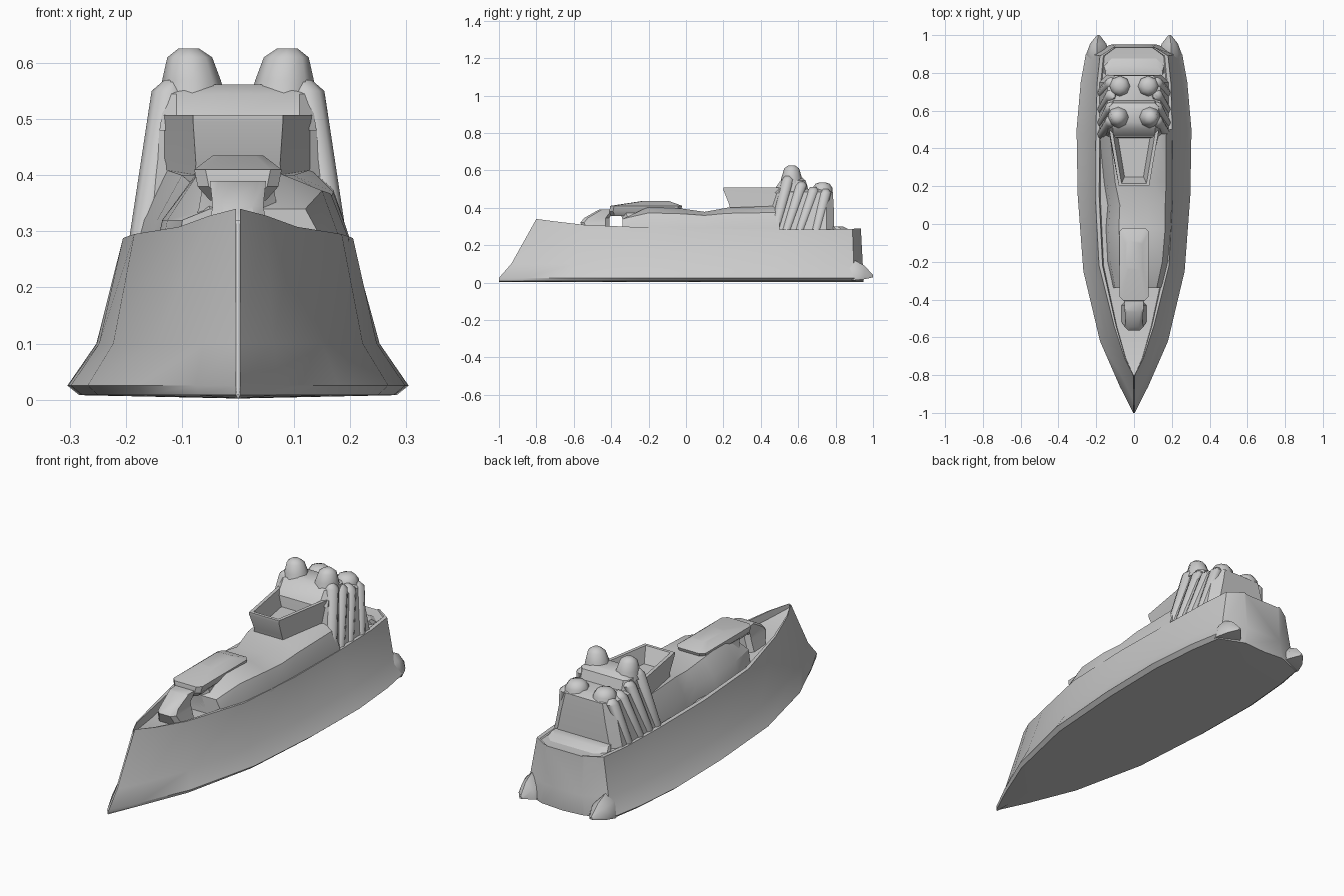
import bpy, bmesh, math


def loft(name, rings, angle=32):
    """Skin equal-length closed rings into a capped solid."""
    bm = bmesh.new()
    rows = [[bm.verts.new(p) for p in ring] for ring in rings]
    n = len(rows[0])
    for a, b in zip(rows, rows[1:]):
        for i in range(n):
            j = (i + 1) % n
            bm.faces.new((a[i], a[j], b[j], b[i]))
    bm.faces.new(rows[0][::-1])
    bm.faces.new(rows[-1])
    bmesh.ops.recalc_face_normals(bm, faces=bm.faces)
    mesh = bpy.data.meshes.new(name)
    bm.to_mesh(mesh)
    bm.free()
    ob = bpy.data.objects.new(name, mesh)
    bpy.context.collection.objects.link(ob)
    bpy.ops.object.select_all(action='DESELECT')
    ob.select_set(True)
    bpy.context.view_layer.objects.active = ob
    bpy.ops.object.shade_smooth_by_angle(angle=math.radians(angle))
    return ob


def box(z, w, y0, y1, bevel=0.03, cx=0):
    """Rectangle ring with clipped corners."""
    b = bevel
    return [(cx + x, y, z) for x, y in (
        (-w + b, y0), (w - b, y0), (w, y0 + b), (w, y1 - b),
        (w - b, y1), (-w + b, y1), (-w, y1 - b), (-w, y0 + b))]


def tube(name, stations, sides=8):
    """Tapered round part; stations are (centre, radius) stacked along z."""
    return loft(name, [[(c[0] + r * math.cos(2 * math.pi * i / sides),
                         c[1] + r * math.sin(2 * math.pi * i / sides), c[2])
                        for i in range(sides)] for c, r in stations], 50)


# Hull: bottom y, bottom half width, top y, top half width, rim height, deck drop
hull = []
for yb, wb, yt, wt, zt, drop in (
        (-1.00, .004, -.80, .004, .340, .02),
        (-.86, .075, -.71, .050, .328, .035),
        (-.62, .180, -.54, .105, .308, .04),
        (-.25, .268, -.22, .185, .295, .04),
        (.15, .298, .15, .205, .288, .03),
        (.50, .304, .50, .202, .284, .02),
        (.75, .282, .75, .195, .284, .005),
        (.90, .255, .89, .180, .287, .005),
        (.95, .120, .935, .110, .290, .005)):
    ym = yb + (yt - yb) * .33
    wm = wb * .83
    right = [(wb * .93, yb, .008), (wb, yb, .025), (wm, ym, .10),
             (wt, yt, zt), (wt * .9, yt, zt), (wt * .87, yt, zt - drop)]
    # shallow keel keeps the hull standing on the ground
    hull.append([(0, yb, .002)] + right + [(-x, y, z) for x, y, z in reversed(right)])
loft("hull", hull)

# Stern corner fins, flowing out of the hull corners
for s in (-1, 1):
    loft("stern_fin", [[(s * (cx + x * k), y, .03 + z * k) for x, z in
                        ((-.08, -.02), (.06, -.02), (.062, .0), (.04, .06), (0, .10), (-.06, .05))]
                       for y, k, cx in ((.84, .6, .20), (.90, .9, .197), (.955, .6, .195),
                                        (1.0, .1, .19))], 45)

# Midship house: flush with the hull on the right, side deck on the left
loft("midship_house", [
    [(-l, y, .25), (r, y, .25), (r, y, .285), (s, y, (z + .30) / 2 + .02), (t, y, z), (-t, y, z),
     (-l * .9, y, .32)]
    for y, l, r, s, t, z in (
        (-.34, .11, .15, .12, .05, .34),
        (-.20, .14, .182, .15, .07, .405),
        (-.02, .15, .198, .165, .08, .395),
        (.10, .14, .200, .165, .075, .378),
        (.22, .16, .200, .17, .10, .40),
        (.50, .19, .200, .17, .13, .41))])

# Foredeck gun: barrel block, house and overhanging roof
loft("gun_muzzle", [box(.25, .07, -.53, -.41, .02),
                    box(.32, .05, -.565, -.41, .02),
                    box(.345, .045, -.545, -.41, .02),
                    box(.39, .05, -.465, -.38, .015)])
loft("gun_house", [box(.25, .11, -.34, -.05),
                   box(.34, .07, -.34, -.08),
                   box(.40, .06, -.36, -.05)])
loft("gun_roof", [box(.355, .05, -.40, -.05, .02),
                  box(.38, .072, -.41, -.03, .02),
                  box(.41, .078, -.405, -.02, .02),
                  box(.435, .045, -.24, -.09, .015)])

# Bridge tub overhanging forward, open on top
def trapezoid(z, wf, wb, yf, yb=.52):
    return [(-wf, yf, z), (wf, yf, z), (wb, yb, z), (-wb, yb, z)]


loft("bridge_tub", [trapezoid(.38, .08, .14, .24), trapezoid(.42, .075, .14, .23),
                    trapezoid(.495, .08, .135, .20), trapezoid(.507, .08, .135, .20),
                    trapezoid(.507, .066, .115, .215, .50),
                    trapezoid(.435, .05, .09, .25, .49)], 25)

# Tower body tapering upward
loft("tower", [box(.26, .188, .44, .79, .04), box(.40, .158, .45, .79, .04),
               box(.485, .140, .46, .785, .04), box(.50, .12, .48, .75, .04)])
loft("tower_top", [box(.48, .140, .46, .66), box(.545, .130, .505, .64, .02),
                   box(.562, .09, .53, .62, .02)])

# Paired funnels and the fanned side ribs beneath them
for s in (-1, 1):
    tube("front_funnel", [((s * .08, .565, .53), .062), ((s * .083, .565, .57), .052),
                          ((s * .086, .565, .61), .040), ((s * .088, .565, .626), .018)])
    tube("rear_funnel", [((s * .075, .73, .44), .056), ((s * .075, .73, .505), .054),
                         ((s * .075, .73, .528), .038), ((s * .075, .73, .536), .015)])
    for yb, yt, zt in ((.47, .545, .57), (.53, .615, .54), (.60, .68, .51), (.69, .745, .50)):
        tube("side_rib", [((s * .172, yb, .26), .026), ((s * .122, yt, zt - .02), .032),
                          ((s * .115, yt, zt), .016)], 8)

# Rounded stern deck house step
loft("stern_step", [box(.27, .165, .76, .90, .05), box(.30, .15, .76, .84, .03)])
